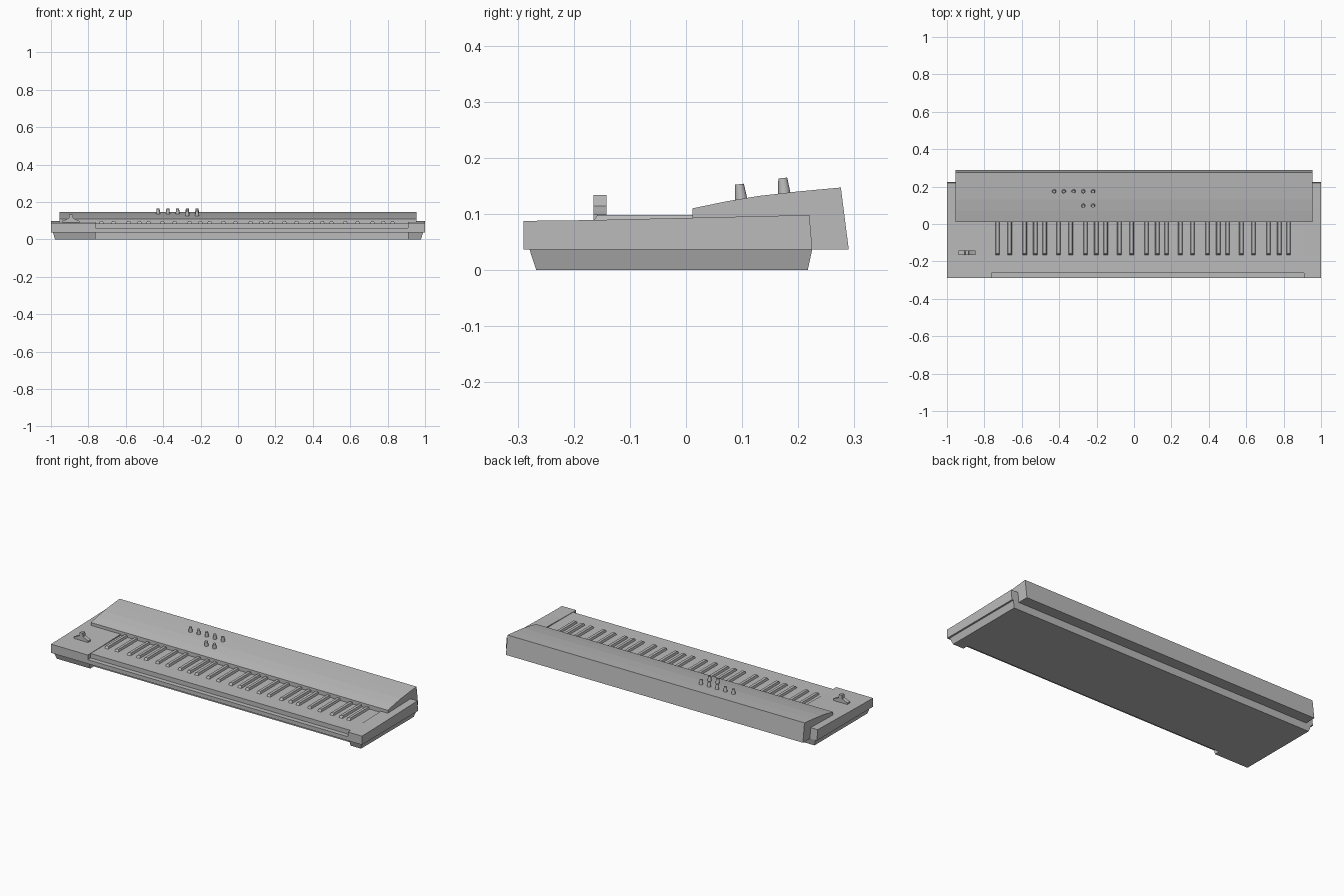
import bpy
import bmesh
from mathutils import Vector

cube = bpy.data.objects.get("Cube")
if cube:
    bpy.data.objects.remove(cube)

# One grey material for every part
grey = bpy.data.materials.new("plain_grey")
grey.use_nodes = True
colour = (0.5, 0.5, 0.5, 1)
grey.diffuse_color = colour
grey.node_tree.nodes["Principled BSDF"].inputs["Base Color"].default_value = colour


def finish(name, bm):
    bmesh.ops.recalc_face_normals(bm, faces=bm.faces)
    mesh = bpy.data.meshes.new(name)
    bm.to_mesh(mesh)
    bm.free()
    mesh.materials.append(grey)
    obj = bpy.data.objects.new(name, mesh)
    bpy.context.collection.objects.link(obj)
    return obj


def extrude(name, points, offset):
    """Closed outline swept along an offset."""
    bm = bmesh.new()
    face = bm.faces.new([bm.verts.new(p) for p in points])
    swept = bmesh.ops.extrude_face_region(bm, geom=[face])["geom"]
    verts = [v for v in swept if isinstance(v, bmesh.types.BMVert)]
    bmesh.ops.translate(bm, verts=verts, vec=offset)
    return finish(name, bm)


def side_profile(name, profile, x0, x1):
    return extrude(name, [(x0, y, z) for y, z in profile], (x1 - x0, 0, 0))


def tapered_block(name, low, high, z0, z1):
    """Block whose bottom and top rectangles (x0, x1, y0, y1) differ."""
    bm = bmesh.new()
    rings = []
    for (x0, x1, y0, y1), z in ((low, z0), (high, z1)):
        corners = ((x0, y0), (x1, y0), (x1, y1), (x0, y1))
        rings.append([bm.verts.new((x, y, z)) for x, y in corners])
    for ring in rings:
        bm.faces.new(ring)
    for i in range(4):
        j = (i + 1) % 4
        bm.faces.new((rings[0][i], rings[0][j], rings[1][j], rings[1][i]))
    return finish(name, bm)


def cut(target, cutter):
    mod = target.modifiers.new("recess", "BOOLEAN")
    mod.operation = "DIFFERENCE"
    mod.solver = "EXACT"
    mod.object = cutter
    cutter.hide_render = True
    cutter.hide_viewport = True
    cutter.display_type = "WIRE"


KEYS_LEFT, KEYS_RIGHT = -0.763, 0.91

# Main case with the recessed keybed and front lip
case = side_profile("case", [(-0.29, 0.037), (-0.29, 0.0875), (-0.165, 0.089),
                             (0.22, 0.098), (0.225, 0.037)], -1, 1)
keybed_cutter = side_profile("keybed_cutter", [
    (-0.32, 0.06), (-0.263, 0.06), (-0.263, 0.086), (0.1, 0.086),
    (0.1, 0.13), (-0.32, 0.13)], KEYS_LEFT, KEYS_RIGHT)
cut(case, keybed_cutter)

# Tapered base, set back under the keys
base = tapered_block("base", (-0.978, 0.978, -0.267, 0.217),
                     (-0.99, 0.99, -0.279, 0.225), 0, 0.037)
base_cutter = side_profile("base_cutter", [(-0.4, -0.1), (-0.235, -0.1),
                                           (-0.235, 0.1), (-0.4, 0.1)],
                           KEYS_LEFT, KEYS_RIGHT)
cut(base, base_cutter)

# Sloping control panel overhanging the back
side_profile("control_panel", [
    (0.012, 0.08), (0.012, 0.11), (0.07, 0.122), (0.13, 0.132), (0.2, 0.14),
    (0.276, 0.147), (0.29, 0.037), (0.2, 0.037)], -0.955, 0.955)

# Raised keys in groups of two and three
OCTAVE = 0.326
for octave in range(5):
    for n, step in enumerate((0, 0.065, 0.145, 0.203, 0.252)):
        x = -0.73 + octave * OCTAVE + step
        tapered_block(f"raised_key_{octave}_{n}",
                      (x - 0.012, x + 0.012, -0.167, 0.03),
                      (x - 0.008, x + 0.008, -0.158, 0.03), 0.085, 0.098)

# Control lever with low wings
half = [(0.045, 0.086), (0.045, 0.099), (0.032, 0.104), (0.018, 0.111),
        (0.012, 0.114), (0.009, 0.134)]
outline = half + [(-x, z) for x, z in reversed(half)]
extrude("control_lever", [(-0.893 + x, -0.165, z) for x, z in outline],
        (0, 0.023, 0))


# Knobs leaning with the panel
def knob(name, x, y, z, normal):
    bm = bmesh.new()
    bmesh.ops.create_cone(bm, cap_ends=True, segments=12, radius1=0.0115,
                          radius2=0.008, depth=0.032)
    obj = finish(name, bm)
    obj.rotation_mode = "QUATERNION"
    obj.rotation_quaternion = Vector((0, 0, 1)).rotation_difference(normal)
    obj.location = (x, y, z)
    bpy.context.view_layer.objects.active = obj
    bpy.ops.object.select_all(action="DESELECT")
    obj.select_set(True)
    bpy.ops.object.shade_smooth_by_angle()


for i in range(5):
    x = -0.427 + i * 0.052
    knob(f"back_knob_{i}", x, 0.174, 0.148, Vector((0, -0.1, 1)))
    if i > 2:
        knob(f"front_knob_{i}", x, 0.097, 0.137, Vector((0, -0.12, 1)))
